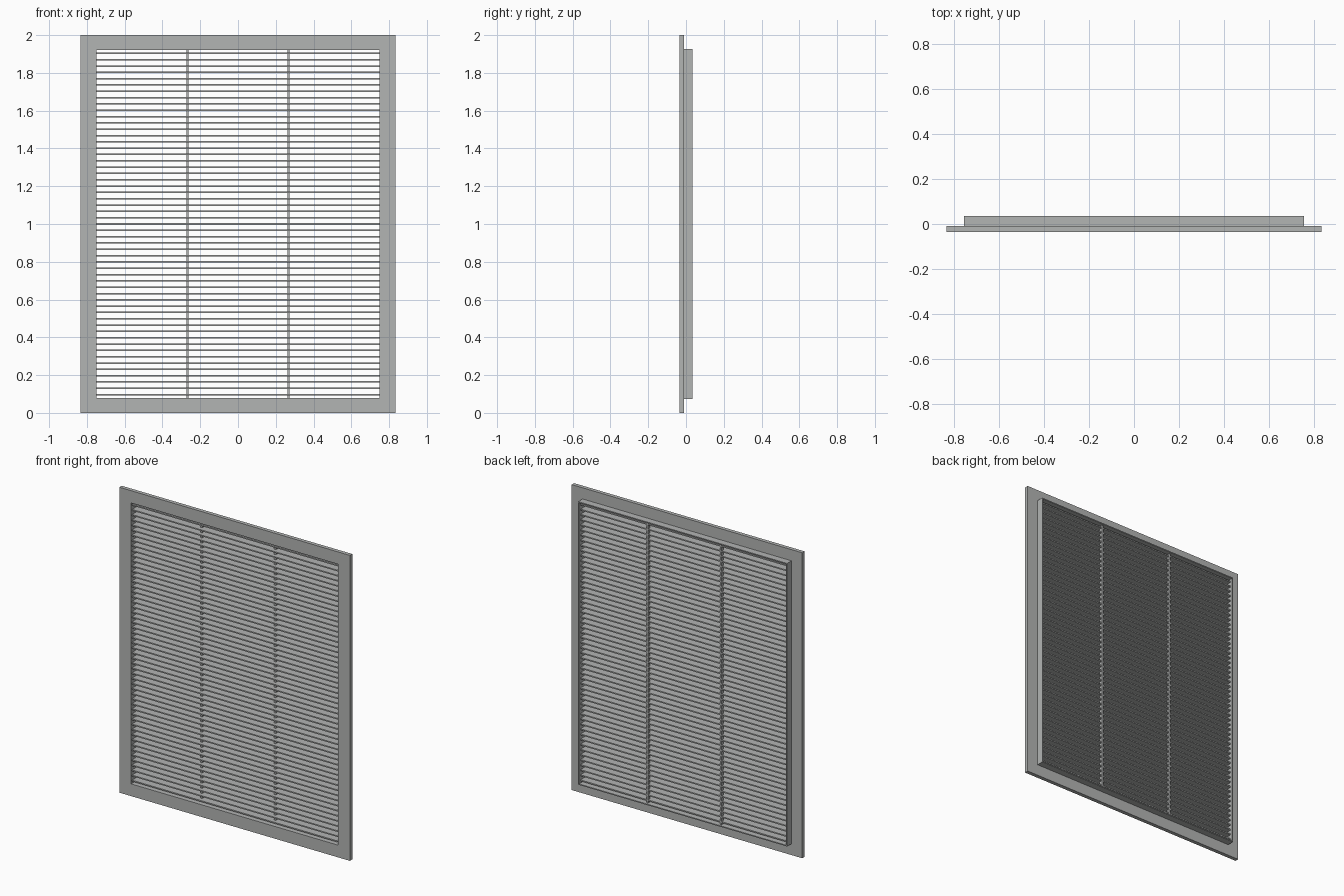
import bpy
import bmesh

cube = bpy.data.objects.get("Cube")
if cube:
    bpy.data.objects.remove(cube, do_unlink=True)

grey = bpy.data.materials.new("satin grey metal")
grey.use_nodes = True
COLOUR = (0.45, 0.46, 0.455, 1.0)
grey.diffuse_color = COLOUR
grey.node_tree.nodes["Principled BSDF"].inputs["Base Color"].default_value = COLOUR


def finish(name, bm):
    bmesh.ops.recalc_face_normals(bm, faces=bm.faces)
    mesh = bpy.data.meshes.new(name)
    bm.to_mesh(mesh)
    bm.free()
    mesh.materials.append(grey)
    obj = bpy.data.objects.new(name, mesh)
    bpy.context.collection.objects.link(obj)
    return obj


def ring(name, outer, inner, y0, y1, mid=1.0):
    """Rectangular frame; outer and inner are (half width, half height)."""
    bm = bmesh.new()
    loops = []
    for (w, h), y in ((outer, y0), (outer, y1), (inner, y1), (inner, y0)):
        loops.append([bm.verts.new((sx * w, y, mid + sz * h))
                      for sx, sz in ((-1, -1), (1, -1), (1, 1), (-1, 1))])
    for k in range(4):
        a, b = loops[k], loops[(k + 1) % 4]
        for i in range(4):
            j = (i + 1) % 4
            bm.faces.new((a[i], a[j], b[j], b[i]))
    return finish(name, bm)


def box(name, size, centre):
    bm = bmesh.new()
    bmesh.ops.create_cube(bm, size=1)
    bmesh.ops.scale(bm, vec=size, verts=bm.verts)
    obj = finish(name, bm)
    obj.location = centre
    return obj


# Front flange and the shallow collar behind it
OPENING = (0.75, 0.92)
ring("front_flange", (0.835, 1.0), OPENING, -0.035, -0.01)
ring("rear_collar", (0.757, 0.927), OPENING, -0.01, 0.035)

# Horizontal louvre blades, evenly stacked in the opening
COUNT = 55
PITCH = 2 * OPENING[1] / COUNT
blade = box("louvre_blades", (2 * OPENING[0], 0.045, 0.008),
            (0, -0.0025, 1 - OPENING[1] + PITCH / 2))
stack = blade.modifiers.new("stack", "ARRAY")
stack.count = COUNT
stack.use_relative_offset = False
stack.use_constant_offset = True
stack.constant_offset_displace = (0, 0, PITCH)

# Upright dividers that brace the blades at the back
for side, x in (("right", -0.267), ("left", 0.267)):
    box(side + "_divider", (0.012, 0.02, 2 * OPENING[1]), (x, 0.011, 1))
